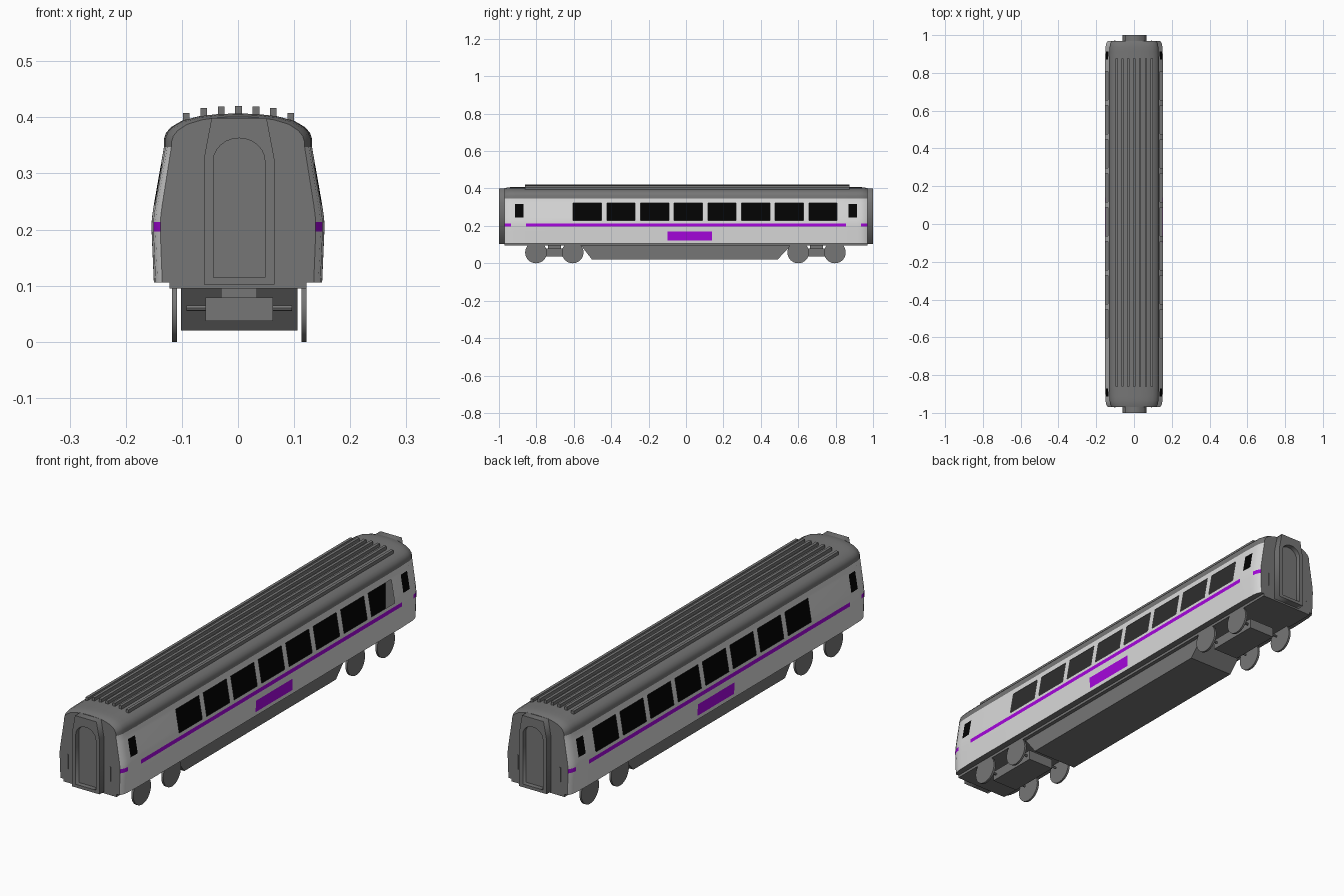
import bpy, bmesh, math
from mathutils import Matrix

if "Cube" in bpy.data.objects:
    bpy.data.objects.remove(bpy.data.objects["Cube"])


def material(name, rgb):
    m = bpy.data.materials.new(name)
    m.diffuse_color = (*rgb, 1)
    m.use_nodes = True
    m.node_tree.nodes["Principled BSDF"].inputs["Base Color"].default_value = m.diffuse_color
    return m


GREY = material("dark grey", (0.18, 0.18, 0.18))
LIGHT = material("light grey", (0.70, 0.70, 0.70))
PURPLE = material("purple", (0.38, 0.002, 0.72))
BLACK = material("window black", (0.001, 0.001, 0.001))
MID = 0.002  # slight sideways offset of the running gear


def finish(name, bm, mats, smooth=False):
    bmesh.ops.recalc_face_normals(bm, faces=bm.faces)
    me = bpy.data.meshes.new(name)
    bm.to_mesh(me)
    bm.free()
    ob = bpy.data.objects.new(name, me)
    bpy.context.collection.objects.link(ob)
    for m in mats:
        me.materials.append(m)
    if smooth:
        bpy.ops.object.select_all(action='DESELECT')
        bpy.context.view_layer.objects.active = ob
        ob.select_set(True)
        bpy.ops.object.shade_smooth_by_angle(angle=math.radians(30))
    return ob


def box(name, x, y, z, mat=GREY):
    """Box from (min, max) pairs."""
    bm = bmesh.new()
    bmesh.ops.create_cube(bm, size=1)
    for v in bm.verts:
        v.co = [r[0] if c < 0 else r[1] for c, r in zip(v.co, (x, y, z))]
    return finish(name, bm, [mat])


def cylinder(name, radius, x0, x1, y, z, sides=32):
    """Cylinder lying along x."""
    bm = bmesh.new()
    m = Matrix.Translation(((x0 + x1) / 2 + MID, y, z)) @ Matrix.Rotation(math.pi / 2, 4, 'Y')
    bmesh.ops.create_cone(bm, cap_ends=True, segments=sides, radius1=radius,
                          radius2=radius, depth=abs(x1 - x0), matrix=m)
    return finish(name, bm, [GREY], True)


def lerp(table, t):
    for (a, va), (b, vb) in zip(table, table[1:]):
        if t <= b:
            return va + (vb - va) * (t - a) / (b - a)
    return table[-1][1]


# --- Body shell: lofted cross-section, cut at every window and stripe edge ---
WIDTH = [(0.106, 0.150), (0.198, 0.154), (0.213, 0.154), (0.233, 0.152), (0.29, 0.142),
         (0.347, 0.132)]
SIDE_Z = [0.106, 0.122, 0.17, 0.197, 0.214, 0.228, 0.245, 0.317, 0.322, 0.347]
ROOF = [(0.132, 0.362), (0.128, 0.373), (0.119, 0.383), (0.10, 0.394),
        (0.07, 0.402), (0.035, 0.406)]
TAPER = [(0, 1), (0.86, 1), (0.935, 0.98), (0.955, 0.955), (0.97, 0.9)]
DROP = [(0, 0), (0.935, 0), (0.955, 0.002), (0.97, 0.006)]
WINDOWS = [(-0.603 + 0.18 * i, -0.452 + 0.18 * i) for i in range(8)]

stations = {-0.10, 0.14}
for a, b in WINDOWS:
    stations |= {a, b}
for e in (0.855, 0.87, 0.914, 0.935, 0.955, 0.97):
    stations |= {e, -e}
stations = sorted(stations)
half = [(lerp(WIDTH, z), z) for z in SIDE_Z] + ROOF
section = half + [(0, 0.407)] + [(-x, z) for x, z in reversed(half)]

bm = bmesh.new()
rings = []
for y in stations:
    s, d = lerp(TAPER, abs(y)), lerp(DROP, abs(y))
    rings.append([bm.verts.new((x * s, y, z - (d if z > 0.35 else 0))) for x, z in section])
n = len(section)
for r0, r1 in zip(rings, rings[1:]):
    for i in range(n):
        j = (i + 1) % n
        bm.faces.new((r0[i], r0[j], r1[j], r1[i]))
bm.faces.new(rings[0])
bm.faces.new(rings[-1])
bmesh.ops.recalc_face_normals(bm, faces=bm.faces)


def paint(f):
    c = f.calc_center_median()
    y, z, ay = c.y, c.z, abs(c.y)
    if abs(f.normal.x) < 0.3 or z > 0.347:
        return 0
    if 0.197 < z < 0.214 and (ay < 0.855 or ay > 0.935):
        return 2
    if 0.122 < z < 0.17 and -0.10 < y < 0.14:
        return 2
    if 0.245 < z < 0.317 and 0.87 < ay < 0.914:
        return 3
    return 1


for f in bm.faces:
    f.material_index = paint(f)
# open passenger windows
openings = []
for f in bm.faces:
    c = f.calc_center_median()
    if abs(f.normal.x) > 0.3 and 0.228 < c.z < 0.322 and any(a < c.y < b for a, b in WINDOWS):
        openings.append(f)
bmesh.ops.delete(bm, geom=openings, context='FACES')
finish("coach_body", bm, [GREY, LIGHT, PURPLE, BLACK], True)

# --- Interior seen through the windows: dark centre partition and ceiling ---
box("interior_partition", (-0.004, 0.004), (-0.96, 0.96), (0.107, 0.331), BLACK)
box("interior_ceiling", (-0.132, 0.132), (-0.93, 0.93), (0.33, 0.334))

# --- Roof ribs ---
for i in range(-3, 4):
    x = i * 0.031 + 0.001
    top = (0.42, 0.419, 0.417, 0.408)[abs(i)]
    box("roof_rib", (x - 0.006, x + 0.006), (-0.86, 0.875), (0.385, top))

# --- Underframe floor and equipment skirt ---
box("floor", (-0.122, 0.122), (-0.97, 0.97), (0.095, 0.107))
skirt = box("equipment_skirt", (MID - 0.104, MID + 0.104), (-0.565, 0.565), (0.02, 0.1))
for v in skirt.data.vertices:
    if v.co.z < 0.05:
        v.co.y = -0.503 if v.co.y < 0 else 0.49

# --- Gangway ends: frame with an arched opening, door panel, handrails ---
arch = [(-0.046, 0.115), (0.046, 0.115)]
arch += [(0.046 * math.cos(a), 0.322 + 0.041 * math.sin(a))
         for a in (math.pi * k / 12 for k in range(13))]
frame = [(-0.063, 0.102), (0.063, 0.102), (0.063, 0.325), (0.049, 0.399), (-0.049, 0.399),
         (-0.063, 0.325)]
for s in (-1, 1):
    cu = bpy.data.curves.new("gangway_frame", 'CURVE')
    cu.dimensions = '2D'
    cu.fill_mode = 'BOTH'
    cu.extrude = 0.0175
    for pts in (frame, arch):
        sp = cu.splines.new('POLY')
        sp.points.add(len(pts) - 1)
        for p, (x, z) in zip(sp.points, pts):
            p.co = (x, z, 0, 1)
        sp.use_cyclic_u = True
    cu.materials.append(GREY)
    ob = bpy.data.objects.new("gangway_frame", cu)
    ob.rotation_euler.x = math.pi / 2
    ob.location = (MID, s * 0.9825, 0)
    bpy.context.collection.objects.link(ob)
    bpy.ops.object.select_all(action='DESELECT')
    ob.select_set(True)
    bpy.context.view_layer.objects.active = ob
    bpy.ops.object.convert(target='MESH')
    box("gangway_door", (MID - 0.047, MID + 0.047), sorted((s * 0.965, s * 0.98)), (0.112, 0.366))
    for x in (-0.102, 0.093):
        box("handrail", (x - 0.003, x + 0.003), sorted((s * 0.968, s * 0.971)), (0.153, 0.213))

# --- Bogies: frame, pivot, axles and wheels ---
for name, c in (("front", -0.704), ("rear", 0.698)):
    box(name + "_bogie_frame", (MID - 0.06, MID + 0.06), (c - 0.115, c + 0.115), (0.037, 0.079))
    box(name + "_bogie_pivot", (MID - 0.032, MID + 0.032), (c - 0.035, c + 0.035), (0.075, 0.1))
    for dy in (-0.098, 0.098):
        cylinder(name + "_axle", 0.005, -0.094, 0.094, c + dy, 0.06, 12)
        for s in (-1, 1):
            cylinder(name + "_wheel", 0.058, s * 0.111, s * 0.120, c + dy, 0.058)
